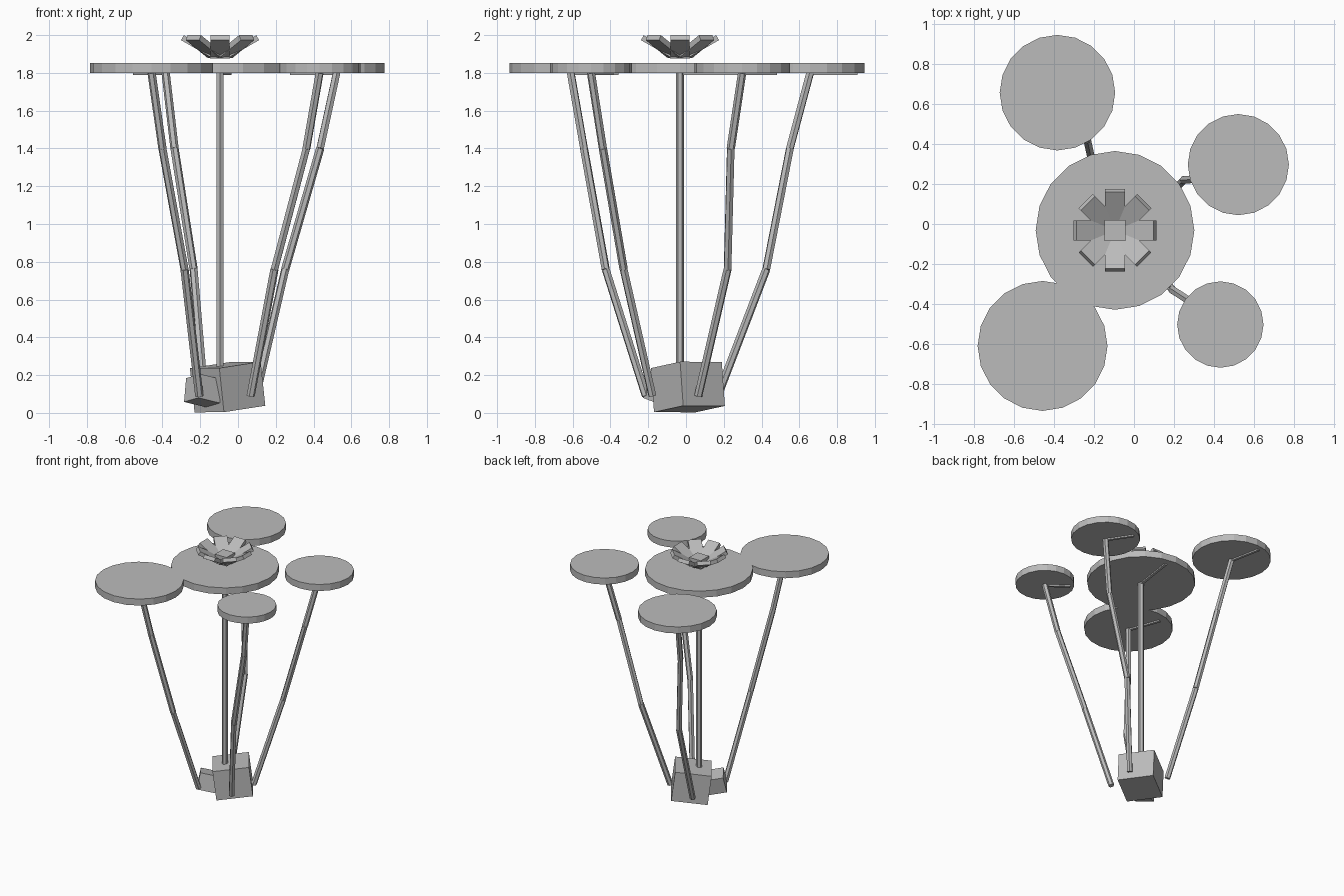
import bpy, math
from mathutils import Vector, Euler

if "Cube" in bpy.data.objects:
    bpy.data.objects.remove(bpy.data.objects["Cube"])

grey = bpy.data.materials.new("stone grey")
grey.diffuse_color = (0.5, 0.5, 0.5, 1)
grey.use_nodes = True
grey.node_tree.nodes["Principled BSDF"].inputs["Base Color"].default_value = grey.diffuse_color


def finish(name):
    ob = bpy.context.object
    ob.name = name
    ob.data.materials.append(grey)
    return ob


def box(name, loc, size, rot=(0, 0, 0)):
    bpy.ops.mesh.primitive_cube_add(size=1, location=loc, rotation=rot)
    ob = finish(name)
    ob.scale = size
    return ob


def rod(name, a, b, radius, sides=6):
    a, b = Vector(a), Vector(b)
    d = b - a
    bpy.ops.mesh.primitive_cylinder_add(vertices=sides, radius=radius, depth=d.length,
                                        location=(a + b) / 2)
    ob = finish(name)
    ob.rotation_euler = d.to_track_quat('Z', 'Y').to_euler()
    return ob


CX, CY = -0.095, -0.032
PAD_LOW, PAD_TOP = 1.80, 1.853

# Each plant: pad radius, stem points from root to pad, underside rib vector
plants = {
    "centre": (0.397, [(CX, CY, 0.09), (CX, CY, 0.76), (CX, CY, 1.40), (CX, CY, PAD_LOW)], (0.05, 0.34)),
    "back_left": (0.289, [(-0.178, 0.168, 0.09), (-0.235, 0.425, 0.76),
                          (-0.336, 0.55, 1.40), (-0.383, 0.657, PAD_LOW)], (-0.05, 0.25)),
    "back_right": (0.253, [(0.095, 0.065, 0.09), (0.25, 0.22, 0.76),
                           (0.435, 0.237, 1.40), (0.522, 0.297, PAD_LOW)], (-0.12, 0.18)),
    "front_right": (0.216, [(0.067, -0.178, 0.09), (0.193, -0.33, 0.76),
                            (0.362, -0.44, 1.40), (0.432, -0.503, PAD_LOW)], (-0.15, 0.11)),
    "front_left": (0.325, [(-0.205, -0.213, 0.09), (-0.283, -0.425, 0.76),
                           (-0.40, -0.54, 1.40), (-0.4575, -0.61, PAD_LOW)], (-0.09, 0.25)),
}

for name, (radius, pts, rib) in plants.items():
    # Bent stem
    for i in range(3):
        rod(f"{name}_stem_{i + 1}", pts[i], pts[i + 1], 0.022)
    # Round floating pad
    x, y, _ = pts[-1]
    bpy.ops.mesh.primitive_cylinder_add(vertices=20, radius=radius, depth=PAD_TOP - PAD_LOW,
                                        location=(x, y, (PAD_LOW + PAD_TOP) / 2))
    finish(f"{name}_pad")
    # Thin rib on the underside
    r = Vector(rib)
    box(f"{name}_rib", (x + r.x / 2, y + r.y / 2, 1.796), (r.length, 0.02, 0.014),
        (0, 0, math.atan2(r.y, r.x)))

# Blossom: core and eight tilted petals
box("blossom_core", (CX, CY, 1.912), (0.105, 0.105, 0.072))
tilt = math.radians(30)
for i in range(8):
    a = i * math.pi / 4
    dist, z = 0.117, 1.939
    box(f"petal_{i + 1}", (CX + dist * math.cos(a), CY + dist * math.sin(a), z),
        (0.19, 0.1, 0.03), (0, -tilt, a))


# Root blocks, turned and leaning
def leaning(lean_x, lean_y, yaw):
    m = Euler([math.radians(v) for v in (lean_x, lean_y, 0)]).to_matrix()
    return (m @ Euler((0, 0, math.radians(yaw))).to_matrix()).to_euler()


box("root_block", (-0.055, 0.01, 0.137), (0.27, 0.27, 0.235), leaning(4, -6, 35))
box("small_root_block", (-0.185, -0.12, 0.118), (0.138, 0.138, 0.13), leaning(-14, 5, 32))
